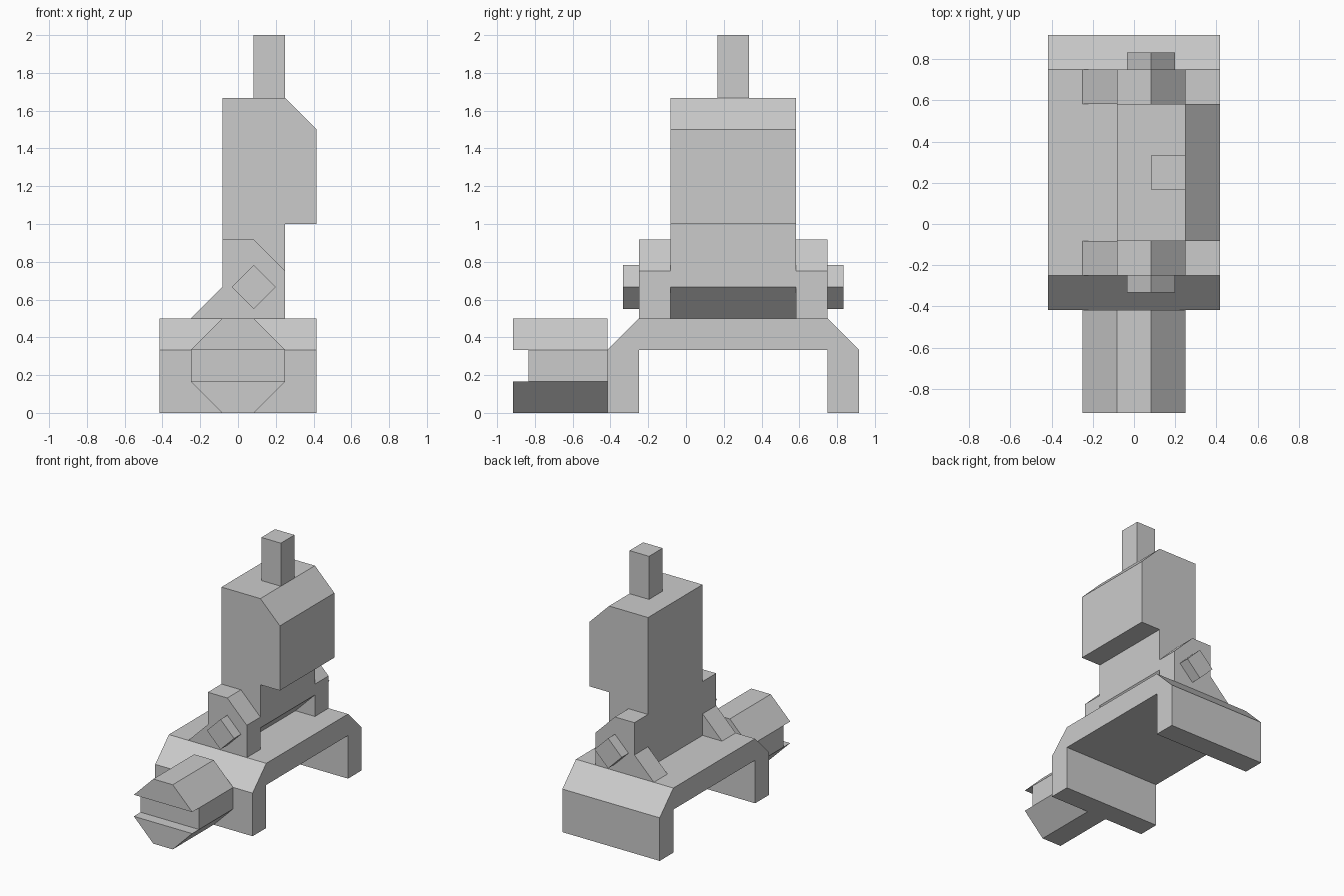
import bpy, bmesh

if "Cube" in bpy.data.objects:
    bpy.data.objects.remove(bpy.data.objects["Cube"])

U = 1 / 12  # design grid: every size is a multiple of 1/12


def extrude(name, profile, axis, start, end):
    """Extrude a profile: (y, z) points along x, or (x, z) points along y. Grid units."""
    def place(p, t):
        c = (t, p[0], p[1]) if axis == 'x' else (p[0], t, p[1])
        return [v * U for v in c]
    bm = bmesh.new()
    face = bm.faces.new([bm.verts.new(place(p, start)) for p in profile])
    new = bmesh.ops.extrude_face_region(bm, geom=[face])['geom']
    for v in new:
        if isinstance(v, bmesh.types.BMVert):
            v.co['xyz'.index(axis)] = end * U
    bmesh.ops.recalc_face_normals(bm, faces=bm.faces)
    mesh = bpy.data.meshes.new(name)
    bm.to_mesh(mesh)
    bm.free()
    obj = bpy.data.objects.new(name, mesh)
    bpy.context.collection.objects.link(obj)
    return obj


def rect(a0, a1, z0, z1):
    return [(a0, z0), (a1, z0), (a1, z1), (a0, z1)]


# Bridge-shaped base with two legs and chamfered ends
extrude("base", [(-5, 0), (-3, 0), (-3, 4), (9, 4), (9, 0), (11, 0),
                 (11, 4), (9, 6), (-3, 6), (-5, 4)], 'x', -5, 5)

# Upright body with overhanging head and undercut foot
extrude("body", [(-1, 6), (1, 6), (3, 8), (3, 12), (5, 12), (5, 18),
                 (3, 20), (-1, 20)], 'y', -1, 7)

# Post on top of the body
extrude("top_post", rect(1, 3, 20, 24), 'y', 2, 4)

# Side brackets and diamond pivot pins, front and back
bracket = [(-3, 6), (3, 6), (3, 9), (1, 11), (-1, 11), (-1, 8)]
r = 1.4
pin = [(1 - r, 8), (1, 8 - r), (1 + r, 8), (1, 8 + r)]
for side, inner, outer, tip in (("front", -1, -3, -4), ("back", 7, 9, 10)):
    extrude(side + "_bracket", bracket, 'y', inner, outer)
    extrude(side + "_pin", pin, 'y', outer, tip)

# Octagonal front barrel with a shallow slot across its end
barrel = extrude("front_barrel", [(-1, 0), (1, 0), (3, 2), (3, 4), (1, 6),
                                  (-1, 6), (-3, 4), (-3, 2)], 'y', -11, -5)
slot = extrude("slot_cutter", rect(-12, -10, 2, 4), 'x', -4, 4)
slot.hide_render = True
slot.hide_viewport = True
cut = barrel.modifiers.new("slot", 'BOOLEAN')
cut.operation = 'DIFFERENCE'
cut.solver = 'EXACT'
cut.object = slot
